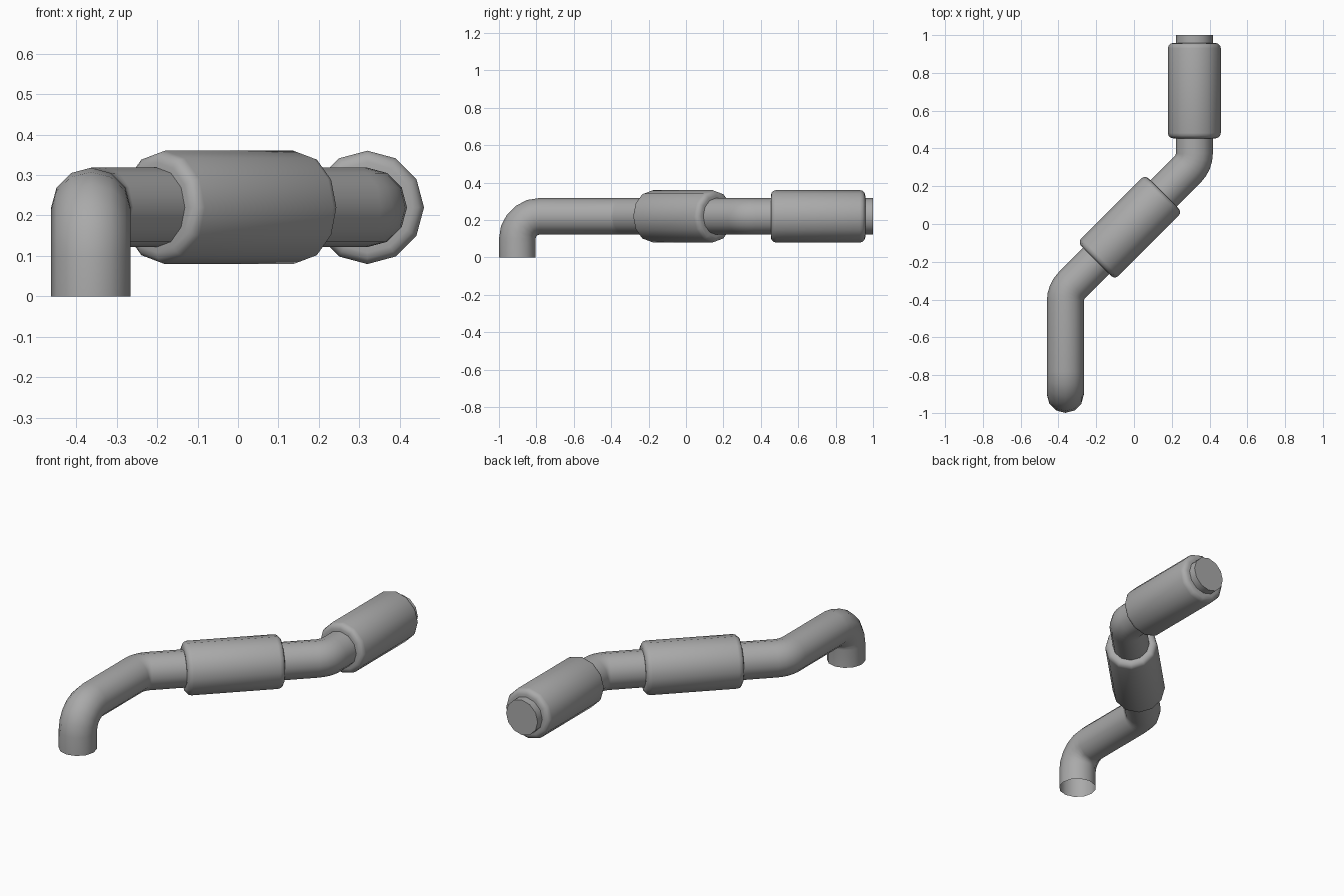
import bpy, bmesh, math
from mathutils import Vector

if "Cube" in bpy.data.objects:
    bpy.data.objects.remove(bpy.data.objects["Cube"])

SIDES = 12
PIPE_R, SLEEVE_R, BEND_R, AXIS_Z = 0.098, 0.14, 0.12, 0.22
X = 0.3195
UP = Vector((0, 0, 1))

grey = bpy.data.materials.new("pipe grey")
grey.use_nodes = True
grey.diffuse_color = (0.4, 0.4, 0.4, 1)
grey.node_tree.nodes["Principled BSDF"].inputs["Base Color"].default_value = grey.diffuse_color


def sweep(name, stations, cap_end=False):
    """Skin round sections given as (centre, direction, radius)."""
    bm = bmesh.new()
    rings = []
    for centre, direction, radius in stations:
        side = direction.cross(UP)
        side = side.normalized() if side.length > 1e-4 else Vector((1, 0, 0))
        up = side.cross(direction)
        angles = [2 * math.pi * i / SIDES for i in range(SIDES)]
        rings.append([bm.verts.new(centre + radius * (side * math.cos(a) + up * math.sin(a)))
                      for a in angles])
    for a, b in zip(rings, rings[1:]):
        for i in range(SIDES):
            j = (i + 1) % SIDES
            bm.faces.new((a[i], a[j], b[j], b[i]))
    if cap_end:
        bm.faces.new(rings[-1])
    bmesh.ops.recalc_face_normals(bm, faces=bm.faces)
    mesh = bpy.data.meshes.new(name)
    bm.to_mesh(mesh)
    bm.free()
    mesh.materials.append(grey)
    obj = bpy.data.objects.new(name, mesh)
    bpy.context.collection.objects.link(obj)
    bpy.ops.object.select_all(action='DESELECT')
    obj.select_set(True)
    bpy.context.view_layer.objects.active = obj
    bpy.ops.object.shade_smooth_by_angle(angle=math.radians(45))
    return obj


def bend(before, corner, after, steps):
    """Sections round a filleted corner."""
    d0, d1 = (corner - before).normalized(), (after - corner).normalized()
    turn = d0.angle(d1)
    start = corner - d0 * BEND_R * math.tan(turn / 2)
    inward = (d1 - d0 * d0.dot(d1)).normalized()
    for k in range(steps + 1):
        t = turn * k / steps
        point = start + BEND_R * (d0 * math.sin(t) + inward * (1 - math.cos(t)))
        yield point, d0 * math.cos(t) + inward * math.sin(t), PIPE_R


# Pipe: open at the foot, closed at the far end
foot_x = -X - 0.044
path = [Vector(p) for p in ((foot_x, -0.902, 0), (foot_x, -0.902, AXIS_Z),
                            (foot_x, foot_x + 0.005, AXIS_Z),
                            (X, X + 0.005, AXIS_Z), (X, 1, AXIS_Z))]
stations = [(path[0], UP, PIPE_R)]
for i, steps in ((1, 5), (2, 4), (3, 4)):
    stations += bend(path[i - 1], path[i], path[i + 1], steps)
stations.append((path[4], Vector((0, 1, 0)), PIPE_R))
sweep("pipe", stations, cap_end=True)


# Sleeves with rounded rims
def sleeve(name, centre, direction, length, rim=0.028, steps=3):
    direction = Vector(direction).normalized()
    profile = [(length / 2, PIPE_R - 0.01)]
    for k in range(steps + 1):
        a = math.pi / 2 * k / steps
        profile.append((length / 2 - rim * (1 - math.cos(a)),
                        SLEEVE_R - rim * (1 - math.sin(a))))
    profile = [(-s, r) for s, r in profile] + [(s, r) for s, r in reversed(profile)]
    sweep(name, [(Vector(centre) + direction * s, direction, r) for s, r in profile])


sleeve("middle_sleeve", (-0.022, -0.017, AXIS_Z), (1, 1, 0), 0.505)
sleeve("end_sleeve", (X, 0.706, AXIS_Z), (0, 1, 0), 0.505)
